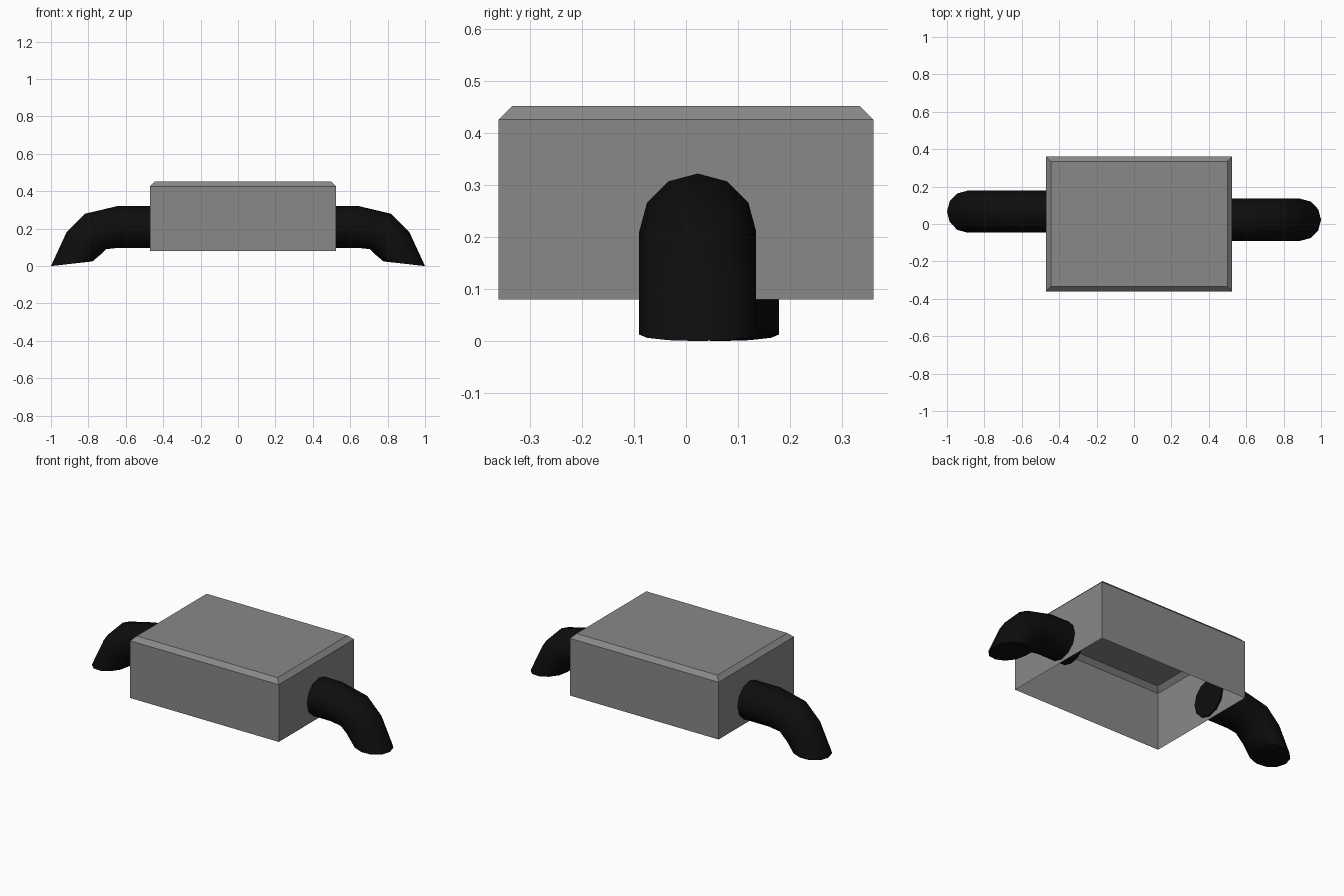
import bpy, bmesh
from math import sin, cos, tau, radians
from mathutils import Vector

if "Cube" in bpy.data.objects:
    bpy.data.objects.remove(bpy.data.objects["Cube"], do_unlink=True)


def make_material(name, value):
    mat = bpy.data.materials.new(name)
    mat.use_nodes = True
    colour = (value, value, value, 1)
    mat.diffuse_color = colour
    mat.node_tree.nodes["Principled BSDF"].inputs["Base Color"].default_value = colour
    return mat


def finish(name, bm, mat, smooth=False):
    mesh = bpy.data.meshes.new(name)
    bm.to_mesh(mesh)
    bm.free()
    mesh.materials.append(mat)
    obj = bpy.data.objects.new(name, mesh)
    bpy.context.collection.objects.link(obj)
    if smooth:
        bpy.ops.object.select_all(action='DESELECT')
        obj.select_set(True)
        bpy.context.view_layer.objects.active = obj
        bpy.ops.object.shade_smooth_by_angle(angle=radians(50))


def bridge(bm, a, b):
    for i in range(len(a)):
        j = (i + 1) % len(a)
        bm.faces.new((a[i], a[j], b[j], b[i]))


grey = make_material("mid grey", 0.25)
black = make_material("black", 0.004)

# Box cover: thin shell, open underneath, chamfered around the top
X0, X1, Y = -0.47, 0.525, 0.36
bm = bmesh.new()
rings = []
for z, inset in ((0.08, 0), (0.426, 0), (0.452, 0.026)):
    x0, x1, y = X0 + inset, X1 - inset, Y - inset
    rings.append([bm.verts.new((px, py, z))
                  for px, py in ((x0, -y), (x1, -y), (x1, y), (x0, y))])
for lower, upper in zip(rings, rings[1:]):
    bridge(bm, lower, upper)
bm.faces.new(rings[-1])
finish("box_cover", bm, grey)

# Bent pipes: each ring is given by its outer and inner point in the xz plane
BEND = [((0.64, 0.322), (0.64, 0.098)),
        ((0.817, 0.28), (0.705, 0.09)),
        ((0.917, 0.18), (0.74, 0.057)),
        ((1.0, 0.0), (0.778, 0.025))]
SIDES, RADIUS = 12, 0.1125


def make_pipe(name, side, start, y):
    bm = bmesh.new()
    rings = []
    for outer, inner in [((start, 0.322), (start, 0.098))] + BEND:
        top = Vector((side * outer[0], y, outer[1]))
        low = Vector((side * inner[0], y, inner[1]))
        mid, arm = (top + low) / 2, (top - low) / 2
        rings.append([bm.verts.new(mid + arm * cos(tau * i / SIDES)
                                   + Vector((0, RADIUS * sin(tau * i / SIDES), 0)))
                      for i in range(SIDES)])
    for a, b in zip(rings, rings[1:]):
        bridge(bm, a, b)
    bm.faces.new(rings[0])
    bm.faces.new(rings[-1])
    bmesh.ops.recalc_face_normals(bm, faces=bm.faces)
    finish(name, bm, black, smooth=True)


make_pipe("left_pipe", 1, 0.455, 0.0225)
make_pipe("right_pipe", -1, 0.46, 0.066)
